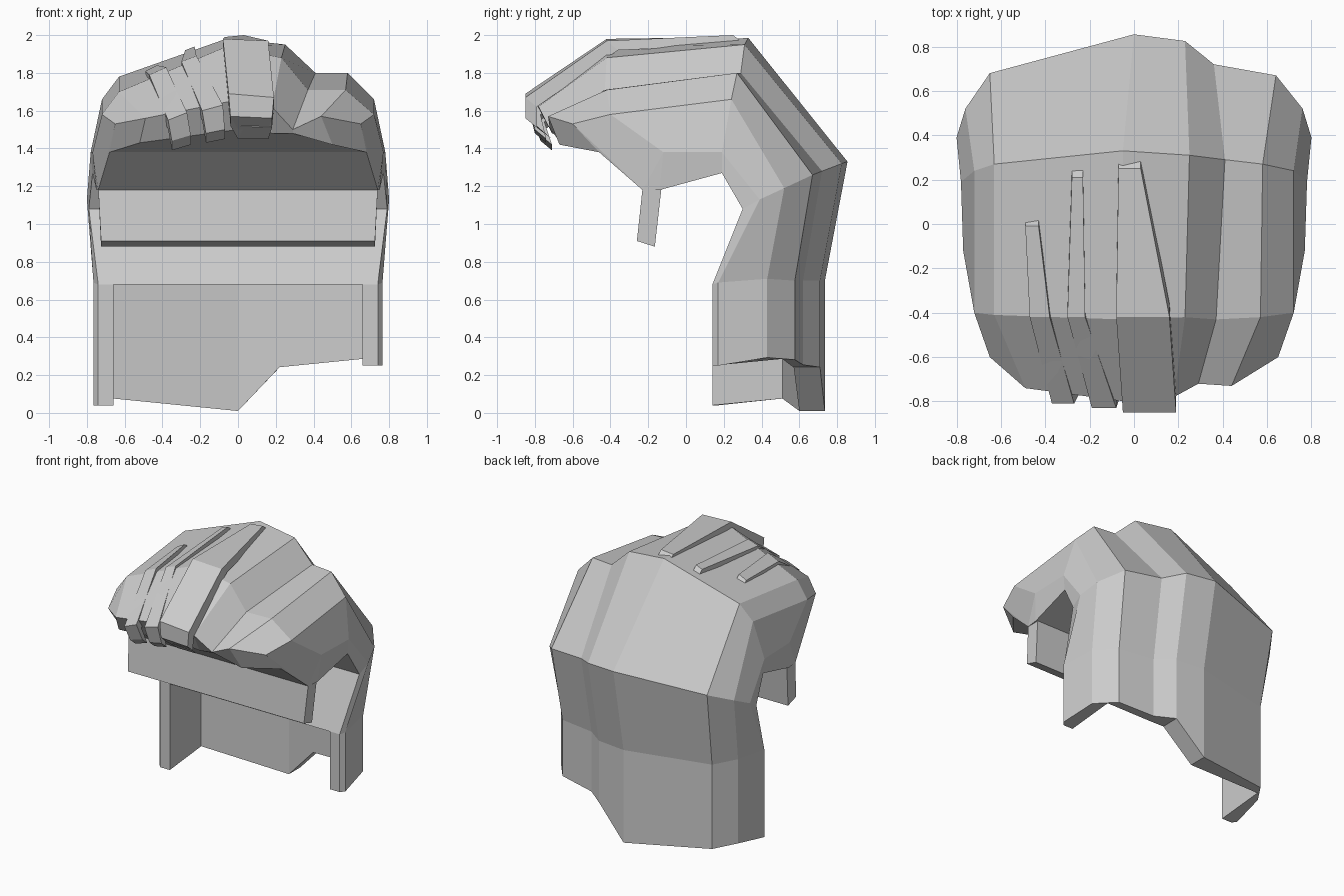
import bpy, bmesh
from mathutils import Vector

default_cube = bpy.data.objects.get("Cube")
if default_cube:
    bpy.data.objects.remove(default_cube, do_unlink=True)

grey = bpy.data.materials.new("plain_grey")
grey.use_nodes = True
grey.diffuse_color = (0.6, 0.6, 0.6, 1)
grey.node_tree.nodes["Principled BSDF"].inputs["Base Color"].default_value = grey.diffuse_color


def finish(bm, name):
    """Weld, orient and store a bmesh as a flat shaded object."""
    bmesh.ops.remove_doubles(bm, verts=bm.verts[:], dist=0.0005)
    bmesh.ops.recalc_face_normals(bm, faces=bm.faces[:])
    mesh = bpy.data.meshes.new(name)
    bm.to_mesh(mesh)
    bm.free()
    mesh.materials.append(grey)
    obj = bpy.data.objects.new(name, mesh)
    bpy.context.collection.objects.link(obj)
    return obj


def add_face(bm, points):
    """Add a face, skipping repeated corners."""
    corners = []
    for p in points:
        p = Vector(p)
        if all((p - q).length > 0.0005 for q in corners):
            corners.append(p)
    if len(corners) > 2:
        bm.faces.new([bm.verts.new(p) for p in corners])


def add_strip(bm, row_a, row_b):
    for i in range(len(row_a) - 1):
        add_face(bm, [row_a[i], row_a[i + 1], row_b[i + 1], row_b[i]])


def ring(crown, side):
    """Full ring from right to left: crown points between mirrored side points.
    The middle point is doubled so that the hem can step there."""
    mirrored = [(-x, y, z) for x, y, z in reversed(side)]
    return mirrored + crown[:2] + crown[1:] + side


# Rings of the hair shell, from the fringe edge over the crown to the nape
temple = (0.74, -0.23, 1.18)
fringe_edge = ring(
    [(-0.52, -0.66, 1.43), (0, -0.72, 1.5), (0.18, -0.71, 1.48), (0.29, -0.69, 1.48), (0.5, -0.67, 1.42)],
    [(0.68, -0.46, 1.38), temple, temple])
fringe_front = ring(
    [(-0.49, -0.74, 1.56), (-0.04, -0.8, 1.65), (0.18, -0.78, 1.62), (0.29, -0.72, 1.5), (0.44, -0.73, 1.57)],
    [(0.65, -0.6, 1.53), temple, temple])
crown_front = ring(
    [(-0.63, -0.41, 1.7), (-0.06, -0.43, 1.94), (0.23, -0.42, 1.88), (0.37, -0.43, 1.71), (0.57, -0.42, 1.71)],
    [(0.72, -0.4, 1.58), (0.77, -0.12, 1.38), (0.75, -0.14, 1.18)])
crown_back = ring(
    [(-0.63, 0.27, 1.78), (-0.05, 0.33, 1.985), (0.25, 0.31, 1.95), (0.41, 0.29, 1.8), (0.58, 0.27, 1.8)],
    [(0.72, 0.24, 1.66), (0.78, 0.19, 1.38), (0.77, 0.19, 1.27)])
nape_crown = [(-0.65, 0.68, 1.26), (0, 0.855, 1.33), (0.23, 0.825, 1.32), (0.36, 0.72, 1.28), (0.64, 0.67, 1.26)]
nape = ring(nape_crown, [(0.76, 0.52, 1.19), (0.8, 0.39, 1.13), (0.79, 0.3, 1.08)])
neck = ring([(x * 0.96, y * 0.86, 0.7) for x, y, z in nape_crown],
            [(0.73, 0.43, 0.71), (0.765, 0.17, 0.69), (0.74, 0.14, 0.68)])

# Inside wall of the neck flap, one point per ring column
wall_half = [(0.66, 0.51), (0.66, 0.14), (0.66, 0.14)]
wall = ([(-x, y) for x, y in reversed(wall_half)]
        + [(-0.66, 0.51), (0, 0.6), (0, 0.6), (0.22, 0.57), (0.35, 0.55), (0.66, 0.51)]
        + wall_half)
wall_top = [(x, y, 0.68) for x, y in wall]


def hem(points):
    """Drop a row to the hem; the right half hangs lower."""
    row = []
    middle = len(points) // 2
    for i, (x, y, *_) in enumerate(points):
        z = 0.25 if y < 0.2 else 0.22 + 0.1 * abs(x)
        row.append((x, y, z - 0.21 if i < middle else z))
    return row


outer_hem, wall_hem = hem(neck), hem(wall)

# Hair shell: outer skin
shell = bmesh.new()
rings = [fringe_edge, fringe_front, crown_front, crown_back, nape, neck, outer_hem]
for a, b in zip(rings, rings[1:]):
    add_strip(shell, a, b)

# Hair shell: underside of the fringe and lining across the head
add_face(shell, fringe_edge[2:-2])
add_face(shell, [fringe_edge[1], fringe_edge[2], fringe_edge[-3], fringe_edge[-2]])
for a, b in zip(rings[1:4], rings[2:5]):
    add_face(shell, [a[0], a[-1], b[-1], b[0]])
add_face(shell, [nape[0], nape[-1], neck[-1], wall_top[-1], wall_top[0], neck[0]])

# Hair shell: hollow of the neck flap, its hem and its front edges
add_face(shell, wall_top)
add_strip(shell, wall_top, wall_hem)
add_strip(shell, outer_hem, wall_hem)
for i in (0, -1):
    add_face(shell, [neck[i], wall_top[i], wall_hem[i], outer_hem[i]])
finish(shell, "hair_shell")

# Cross plate hanging between the temples
plate = bmesh.new()
profile = [(0.74, -0.23, 1.19), (0.725, -0.26, 0.91), (0.725, -0.165, 0.88), (0.74, -0.13, 1.19)]
opposite = [(-x, y, z) for x, y, z in profile]
add_strip(plate, profile + profile[:1], opposite + opposite[:1])
add_face(plate, profile)
add_face(plate, opposite)
finish(plate, "temple_plate")


def lock(name, stations):
    """Raised lock: a ribbon of (left x, right x, y, left z, right z), thickened inward."""
    bm = bmesh.new()
    loops = []
    for xa, xb, y, za, zb in stations:
        top = [Vector((xa, y, za)), Vector((xb, y, zb))]
        inward = Vector((0, 0.06, -0.05))
        loops.append([top[0], top[1], top[1] + inward, top[0] + inward, top[0]])
    for a, b in zip(loops, loops[1:]):
        add_strip(bm, a, b)
    add_face(bm, loops[0][:4])
    add_face(bm, loops[-1][:4])
    finish(bm, name)


# Three raised locks sweeping over the fringe
lock("wide_lock", [(-0.07, 0.03, 0.25, 1.99, 2.0), (-0.08, 0.16, -0.42, 1.98, 1.97),
                   (-0.05, 0.19, -0.85, 1.69, 1.67), (-0.04, 0.18, -0.85, 1.57, 1.56),
                   (0, 0.16, -0.77, 1.5, 1.5)])
lock("middle_lock", [(-0.28, -0.23, 0.21, 1.92, 1.94), (-0.3, -0.22, -0.42, 1.86, 1.89),
                     (-0.19, -0.08, -0.83, 1.6, 1.63), (-0.17, -0.07, -0.8, 1.48, 1.5)])
lock("narrow_lock", [(-0.49, -0.43, -0.01, 1.81, 1.84), (-0.47, -0.38, -0.42, 1.79, 1.83),
                     (-0.37, -0.27, -0.81, 1.55, 1.59), (-0.35, -0.25, -0.77, 1.44, 1.47)])
